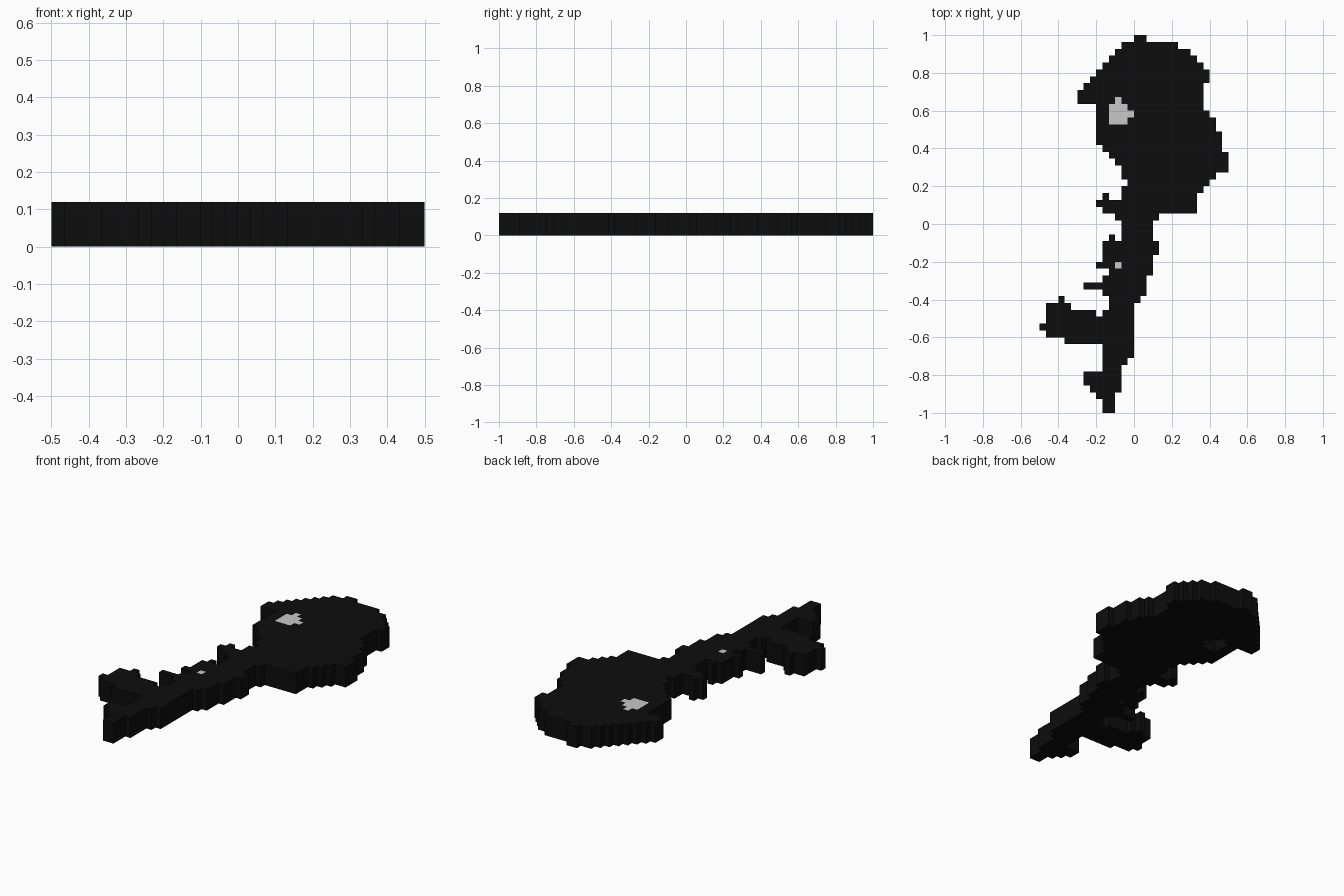
import bpy
import bmesh

cube = bpy.data.objects.get("Cube")
if cube:
    bpy.data.objects.remove(cube, do_unlink=True)

COLUMNS, ROWS = 30, 55
CELL_X, CELL_Y = 1 / COLUMNS, 2 / ROWS
THICKNESS = 0.12
PLATE = 0.008


def make_material(name, value):
    material = bpy.data.materials.new(name)
    material.use_nodes = True
    colour = (value, value, value, 1)
    material.diffuse_color = colour
    material.node_tree.nodes["Principled BSDF"].inputs["Base Color"].default_value = colour
    return material


def expand(runs):
    """Turn (repeat, column) runs into one column per row."""
    return [column for repeat, column in runs for _ in range(repeat)]


def fill(first_row, left_runs, right_runs):
    """Return the grid cells between a stepped left and right edge."""
    cells = set()
    edges = zip(expand(left_runs), expand(right_runs))
    for row, (left, right) in enumerate(edges, first_row):
        cells.update((column, row) for column in range(left, right))
    return cells


def build_slab(name, cells, bottom, height, material):
    """Extrude a set of grid cells into one closed, flat-shaded slab."""
    bm = bmesh.new()
    corners = {}

    def corner(column, row):
        key = (column, row)
        if key not in corners:
            corners[key] = bm.verts.new((column * CELL_X - 0.5, 1 - row * CELL_Y, bottom))
        return corners[key]

    for column, row in sorted(cells):
        bm.faces.new((corner(column, row), corner(column, row + 1),
                      corner(column + 1, row + 1), corner(column + 1, row)))
    lower = bm.faces[:]
    result = bmesh.ops.extrude_face_region(bm, geom=lower, use_keep_orig=True)
    raised = [item for item in result["geom"] if isinstance(item, bmesh.types.BMVert)]
    bmesh.ops.translate(bm, verts=raised, vec=(0, 0, height))
    bmesh.ops.recalc_face_normals(bm, faces=bm.faces[:])
    mesh = bpy.data.meshes.new(name)
    bm.to_mesh(mesh)
    bm.free()
    mesh.materials.append(material)
    body = bpy.data.objects.new(name, mesh)
    bpy.context.collection.objects.link(body)
    return body


black = make_material("black", 0.004)
light_grey = make_material("light grey", 0.58)

# Broad rounded head
head_left = [(1, 15), (1, 13), (1, 12), (1, 11), (1, 10), (1, 9), (1, 8), (1, 7),
             (2, 6), (6, 9), (1, 10), (1, 11), (1, 12), (2, 13), (1, 14), (2, 13),
             (1, 9), (1, 10)]
head_right = [(1, 17), (1, 22), (1, 24), (1, 25), (1, 26), (2, 27), (4, 26), (1, 27),
              (2, 28), (3, 29), (3, 30), (1, 28), (1, 27), (1, 26), (3, 25)]
head = fill(0, head_left, head_right)

# Narrow stem running down to the pointed foot
stem_left = [(1, 12), (3, 13), (3, 10), (1, 9), (1, 11), (1, 10), (1, 7), (1, 10),
             (2, 11), (5, 10), (4, 10), (2, 7), (1, 8), (1, 9), (2, 10)]
stem_right = [(1, 19), (3, 18), (2, 19), (3, 18), (3, 17), (1, 16), (8, 15),
              (1, 14), (4, 13), (3, 12)]
stem = fill(26, stem_left, stem_right)

# Side arm and small spurs
arm = fill(38, [(1, 3), (3, 1), (1, 0), (1, 1), (1, 4)],
           [(1, 4), (1, 5), (1, 9), (4, 10)])
spurs = {(10, 23), (11, 29)}

# Openings, each closed by a thin plate level with the upper face
head_spot = fill(9, [(1, 12), (3, 11)], [(1, 13), (1, 14), (1, 15), (1, 14)])
stem_spot = {(12, 33)}

build_slab("silhouette_body", (head | stem | arm | spurs) - head_spot - stem_spot,
           0, THICKNESS, black)
for name, cells in (("head_spot", head_spot), ("stem_spot", stem_spot)):
    build_slab(name, cells, THICKNESS - PLATE, PLATE, light_grey)
